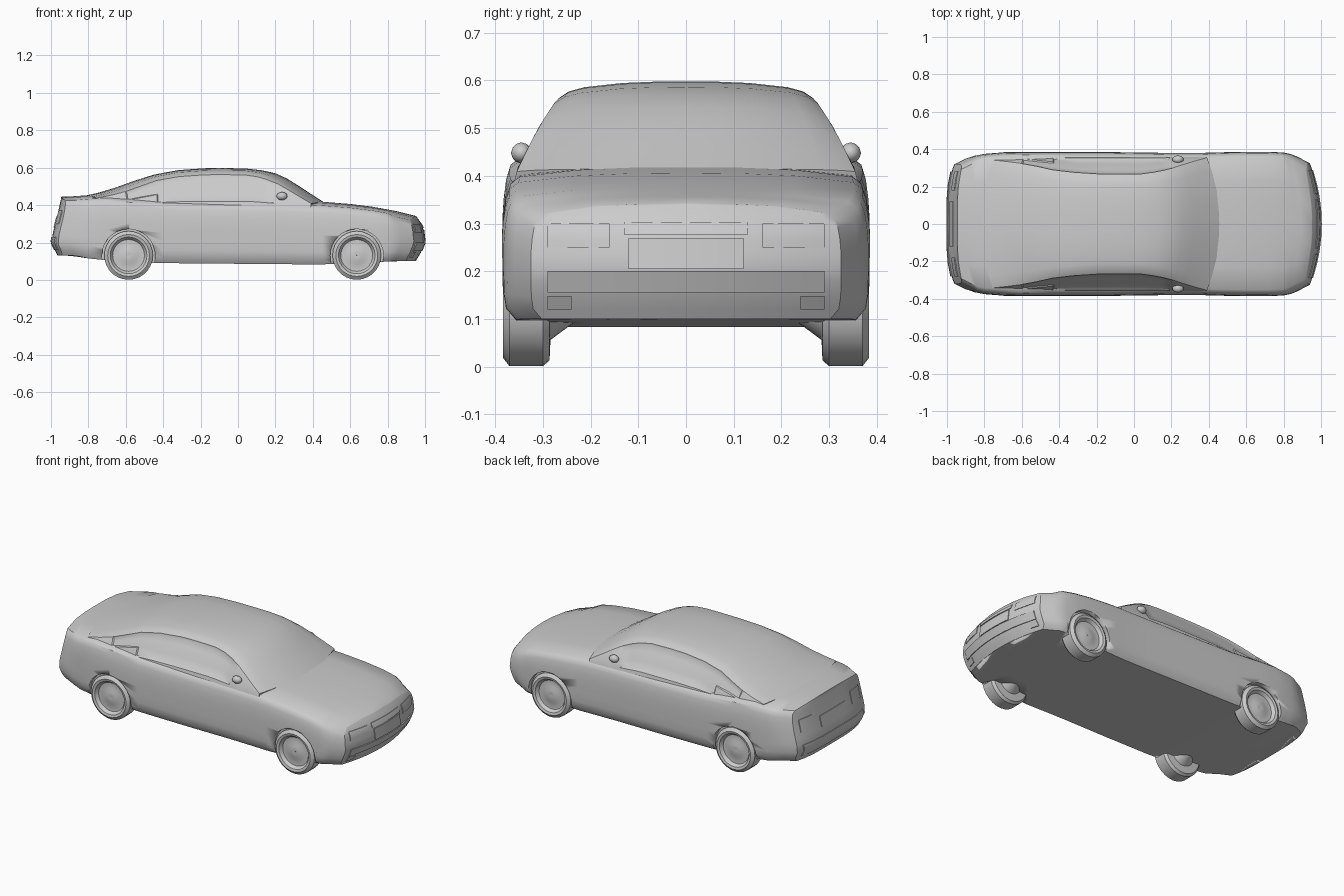
import bpy, bmesh, math
from mathutils import Matrix

if "Cube" in bpy.data.objects:
    bpy.data.objects.remove(bpy.data.objects["Cube"], do_unlink=True)

GREY = (0.6, 0.6, 0.6, 1)
mat = bpy.data.materials.new("plain grey")
mat.use_nodes = True
mat.diffuse_color = GREY
mat.node_tree.nodes["Principled BSDF"].inputs["Base Color"].default_value = GREY


def lerp_table(table, v):
    if v <= table[0][0]:
        return table[0][1]
    for (a, fa), (b, fb) in zip(table, table[1:]):
        if v <= b:
            return fa + (fb - fa) * (v - a) / (b - a)
    return table[-1][1]


def ease(v):
    v = max(0, min(1, v))
    return v * v * (3 - 2 * v)


def finish(name, bm, angle=35):
    bmesh.ops.remove_doubles(bm, verts=bm.verts, dist=0.0005)
    bmesh.ops.recalc_face_normals(bm, faces=bm.faces)
    me = bpy.data.meshes.new(name)
    bm.to_mesh(me)
    bm.free()
    me.materials.append(mat)
    ob = bpy.data.objects.new(name, me)
    bpy.context.collection.objects.link(ob)
    bpy.ops.object.select_all(action="DESELECT")
    ob.select_set(True)
    bpy.context.view_layer.objects.active = ob
    bpy.ops.object.shade_smooth_by_angle(angle=math.radians(angle))
    return ob


def loft(sections, warp):
    """Skin half sections (x, [(y, z)...]) mirrored across y = 0."""
    bm = bmesh.new()
    rings = []
    for x, half in sections:
        ring = half + [(-y, z) for y, z in half[-2:0:-1]]
        rings.append([bm.verts.new((warp(x, y, z), y, z)) for y, z in ring])
    for a, b in zip(rings, rings[1:]):
        for i in range(len(a)):
            j = (i + 1) % len(a)
            bm.faces.new((a[i], a[j], b[j], b[i]))
    for ring in (rings[0], rings[-1]):
        bm.faces.new(ring)
    return bm


# End surfaces: vertical shape plus plan-view bow
NOSE = [(.1, -.03), (.15, 0), (.2, .02), (.28, .01), (.31, -.005), (.345, -.03)]
TAIL = [(.13, .015), (.2, -.02), (.25, -.01), (.35, .015), (.44, .035)]


def body_warp(x, y, z):
    if x > 0:
        return x + ease((x - .78) / .18) * (lerp_table(NOSE, z) - .05 * (y / .3) ** 2)
    return x + ease((-x - .8) / .16) * (lerp_table(TAIL, z) + .035 * (y / .32) ** 4)


def body_section(w, zb, zt):
    edge = zt - .035
    sides = [(.985, .1), (.997, .22), (1, .38), (1, .52), (1, .66), (.993, .8), (.98, .92)]
    return ([(0, zb), (w * .5, zb), (w * .93, zb)]
            + [(w * k, zb + (edge - zb) * f) for k, f in sides]
            + [(w * .96, edge), (w * .91, zt - .02), (w * .6, zt - .006),
               (w * .3, zt - .001), (0, zt)])


# Lower body: x, half width, underside, deck height
stations = [(-.98, .32, .13, .445), (-.93, .35, .13, .446), (-.87, .365, .125, .449),
            (-.8, .375, .115, .453), (-.7, .383, .105, .458), (-.58, .385, .095, .45),
            (-.4, .385, .09, .435), (-.1, .384, .087, .428), (.2, .38, .085, .424),
            (.35, .38, .083, .422), (.45, .383, .083, .418), (.6, .386, .09, .406),
            (.72, .386, .095, .391), (.8, .382, .098, .377), (.87, .374, .1, .366),
            (.92, .36, .1, .356), (.98, .325, .1, .342)]
caps = (.94, .8, .6, .4, .2, 0)
first, last = stations[0], stations[-1]
stations = ([(first[0], first[1] * k, first[2], first[3]) for k in caps[::-1]] + stations
            + [(last[0], last[1] * k, last[2], last[3]) for k in caps])
body = finish("body", loft([(x, body_section(w, b, t)) for x, w, b, t in stations], body_warp))

# Shallow wheel arches cut from the body sides
AXLES = (-.585, .635)
for ax in AXLES:
    for side in (-1, 1):
        bm = bmesh.new()
        bmesh.ops.create_cone(bm, cap_ends=True, segments=32, radius1=.142, radius2=.142,
                              depth=.1, matrix=Matrix.Translation((ax, side * .405, .13))
                              @ Matrix.Rotation(math.pi / 2, 4, "X"))
        cutter = finish("arch_cutter", bm)
        cutter.hide_render = True
        bpy.context.view_layer.objects.active = body
        mod = body.modifiers.new("arch", "BOOLEAN")
        mod.operation, mod.object, mod.solver = "DIFFERENCE", cutter, "EXACT"
        bpy.ops.object.modifier_move_to_index(modifier="arch", index=0)
        bpy.ops.object.modifier_apply(modifier="arch")
        bpy.data.objects.remove(cutter, do_unlink=True)

# Cabin: roof line along x, tumblehome by height
ROOF = [(-.82, .45), (-.74, .468), (-.66, .492), (-.56, .528), (-.45, .563), (-.32, .587),
        (-.18, .597), (-.08, .598), (.04, .596), (.13, .586), (.2, .57), (.26, .543),
        (.32, .506), (.39, .46), (.46, .415)]
FLANK = [(.38, .362), (.42, .352), (.45, .335), (.5, .31), (.55, .278), (.57, .26)]


def cabin_section(zt):
    base = .38
    edge = zt - .035 * min(1, (zt - base) / .2)
    half = [(0, base)]
    for f in (0, .22, .5, .8, 1):
        z = base + (edge - base) * f
        half.append((lerp_table(FLANK, z), z))
    w, rise = half[-1][0], zt - edge
    return half + [(w * k, edge + rise * f)
                   for k, f in ((.92, .4), (.8, .65), (.5, .9), (.25, .98), (0, 1))]


def cabin_warp(x, y, z):
    bow = .06 * (y / .33) ** 2
    return x - bow * ease((x - .05) / .15) + bow * ease((-x - .35) / .3)


bm = loft([(x, cabin_section(z)) for x, z in ROOF], cabin_warp)
bmesh.ops.recalc_face_normals(bm, faces=bm.faces)
for side in (-1, 1):
    # Side windows set into the cabin flanks
    panes = [f for f in bm.faces if side * f.normal.y > .6 and f.normal.z > .2
             and -.56 < f.calc_center_median().x < .2 and f.calc_center_median().z > .43]
    bmesh.ops.inset_region(bm, faces=panes, thickness=.008, depth=-.005)
finish("cabin", bm)


# Wheels turned from a profile of (distance from centre line, radius)
TYRE = [(.366, .001), (.37, .03), (.36, .05), (.362, .085), (.38, .098), (.384, .112),
        (.37, .13), (.3, .13), (.286, .118), (.284, .075), (.23, .035), (.23, .001)]
for label, ax in zip(("rear", "front"), AXLES):
    for hand, side in (("left", 1), ("right", -1)):
        bm = bmesh.new()
        pts = [bm.verts.new((ax, side * y, .131 + r)) for y, r in TYRE]
        edges = [bm.edges.new(p) for p in zip(pts, pts[1:])]
        bmesh.ops.spin(bm, geom=pts + edges, cent=(ax, 0, .131), axis=(0, 1, 0),
                       angle=math.tau, steps=28)
        finish(f"{label}_{hand}_wheel", bm)


def end_plate(name, sign, y0, y1, z0, z1, raised=.006):
    """Thin panel that follows the curved nose or tail."""
    bm = bmesh.new()
    n, m = 8, 3
    layers = []
    for lift in (-.003, raised):
        layers.append([[bm.verts.new((body_warp(sign * .98, y, z) + sign * lift, y, z))
                        for z in [z0 + (z1 - z0) * j / m for j in range(m + 1)]]
                       for y in [y0 + (y1 - y0) * i / n for i in range(n + 1)]])
    for g in layers:
        for i in range(n):
            for j in range(m):
                bm.faces.new((g[i][j], g[i + 1][j], g[i + 1][j + 1], g[i][j + 1]))
    a, b = layers
    rim = ([(i, 0) for i in range(n)] + [(n, j) for j in range(m)]
           + [(i, m) for i in range(n, 0, -1)] + [(0, j) for j in range(m, 0, -1)])
    for (i, j), (k, l) in zip(rim, rim[1:] + rim[:1]):
        bm.faces.new((a[i][j], a[k][l], b[k][l], b[i][j]))
    finish(name, bm)


# Nose and tail trim
end_plate("front_bumper", 1, -.29, .29, .155, .2, .004)
end_plate("front_number_plate", 1, -.12, .12, .205, .27, .004)
end_plate("grille", 1, -.13, .13, .277, .303, .003)
end_plate("rear_bumper", -1, -.28, .28, .16, .23, .004)
end_plate("rear_number_plate", -1, -.12, .12, .28, .34, .004)
for hand, side in (("left", 1), ("right", -1)):
    end_plate(f"{hand}_headlight", 1, side * .16, side * .29, .25, .3, .003)
    end_plate(f"{hand}_fog_lamp", 1, side * .24, side * .29, .12, .148, .004)
    end_plate(f"{hand}_tail_light", -1, side * .18, side * .28, .3, .37, .003)

    # Door mirror
    bm = bmesh.new()
    bmesh.ops.create_icosphere(bm, subdivisions=2, radius=1, matrix=Matrix.Translation(
        (.235, side * .345, .448)) @ Matrix.Diagonal((.03, .022, .022, 1)))
    finish(f"{hand}_mirror", bm)
